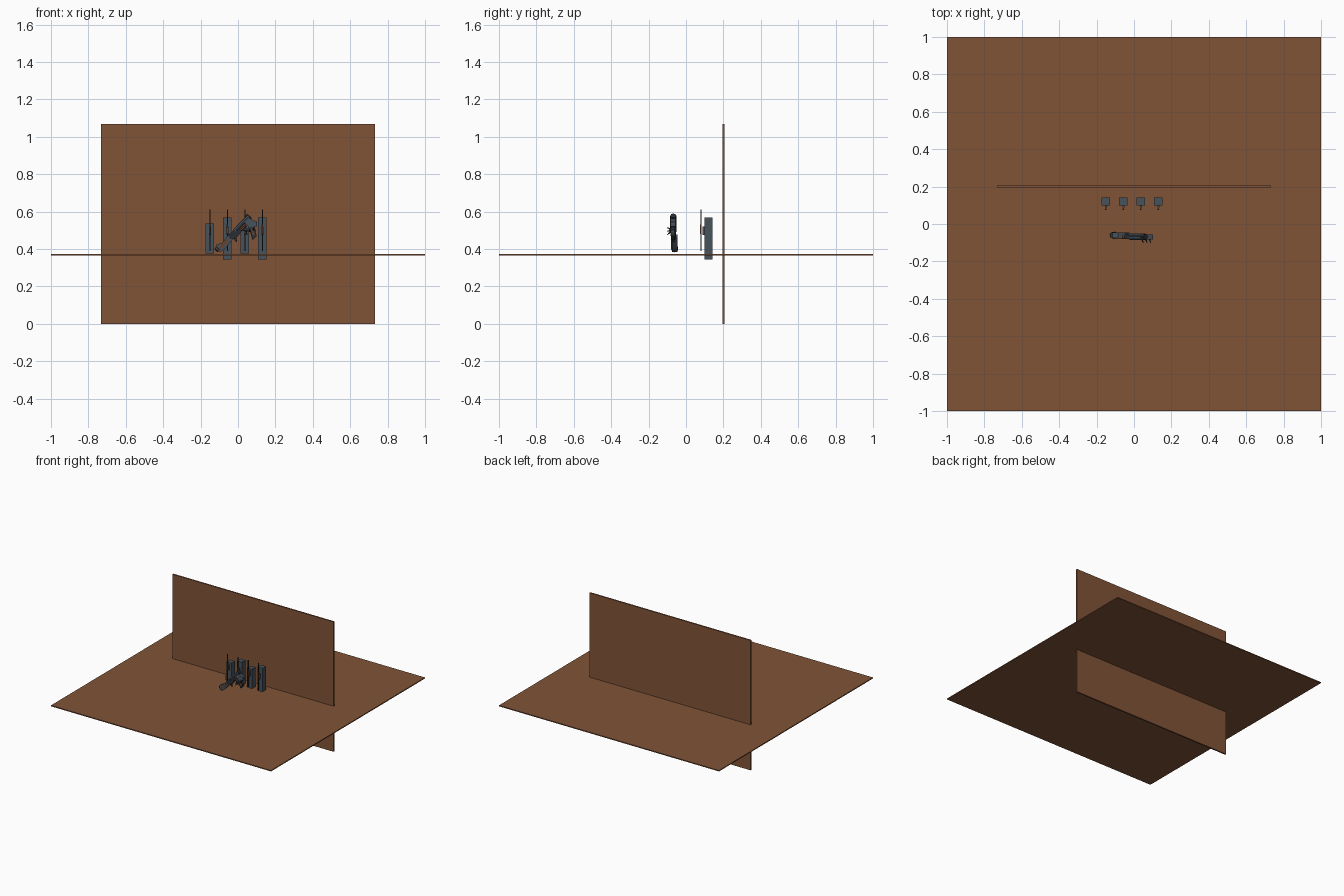
import bpy, bmesh, math
from mathutils import Vector

if "Cube" in bpy.data.objects:
    bpy.data.objects.remove(bpy.data.objects["Cube"])


def material(name, rgb):
    m = bpy.data.materials.new(name)
    m.diffuse_color = (*rgb, 1)
    m.use_nodes = True
    m.node_tree.nodes["Principled BSDF"].inputs["Base Color"].default_value = m.diffuse_color
    return m


BROWN = material("brown_wood", (0.22, 0.088, 0.038))
SLATE = material("slate_grey", (0.065, 0.085, 0.105))
DARK = material("dark_steel", (0.022, 0.027, 0.033))
GRIP = material("dark_grip_wood", (0.14, 0.055, 0.024))


def finish(name, bm, mat):
    bmesh.ops.recalc_face_normals(bm, faces=bm.faces)
    me = bpy.data.meshes.new(name)
    bm.to_mesh(me)
    bm.free()
    me.materials.append(mat)
    ob = bpy.data.objects.new(name, me)
    bpy.context.collection.objects.link(ob)
    return ob


def box(name, lo, hi, mat):
    bm = bmesh.new()
    bmesh.ops.create_cube(bm, size=1)
    for v in bm.verts:
        v.co = [(a + b) / 2 + c * (b - a) for a, b, c in zip(lo, hi, v.co)]
    return finish(name, bm, mat)


def rod(name, a, b, r1, mat, r2=None, sides=8):
    a, b = Vector(a), Vector(b)
    bm = bmesh.new()
    bmesh.ops.create_cone(bm, cap_ends=True, segments=sides, radius1=r1,
                          radius2=r1 if r2 is None else r2, depth=(b - a).length)
    ob = finish(name, bm, mat)
    ob.location = (a + b) / 2
    ob.rotation_mode = 'QUATERNION'
    ob.rotation_quaternion = (b - a).to_track_quat('Z', 'Y')
    return ob


def plate(name, outline, y, depth, mat):
    """Extrude an x-z outline along y."""
    bm = bmesh.new()
    f = bm.faces.new([bm.verts.new((x, y, z)) for x, z in outline])
    new = bmesh.ops.extrude_face_region(bm, geom=[f])['geom']
    bmesh.ops.translate(bm, vec=(0, depth, 0),
                        verts=[v for v in new if isinstance(v, bmesh.types.BMVert)])
    return finish(name, bm, mat)


# Floor and back wall
box("floor", (-1, -1, 0.366), (1, 1, 0.374), BROWN)
box("back_wall", (-0.732, 0.194, 0), (0.732, 0.206, 1.067), BROWN)

# Row of posts in two alternating heights, each with a thin hanging rod
for i in range(4):
    x = -0.15 + 0.0935 * i
    low, top = ((0.375, 0.535), (0.345, 0.567))[i % 2]
    box(f"post_{i}", (x - 0.023, 0.098, low), (x + 0.023, 0.142, top), SLATE)
    box(f"hanging_blade_{i}", (x - 0.003, 0.077, 0.39), (x + 0.003, 0.083, 0.61), DARK)
    box(f"blade_grip_{i}", (x - 0.004, 0.076, 0.48), (x + 0.004, 0.084, 0.53), GRIP)
    box(f"blade_bracket_{i}", (x - 0.006, 0.087, 0.475), (x + 0.006, 0.098, 0.52), SLATE)

# Sawn-off gun: curved stock, receiver, twin barrels and fore-end
plate("stock", [(-0.122, 0.405), (-0.095, 0.383), (-0.068, 0.402), (-0.025, 0.455),
                (-0.048, 0.478), (-0.085, 0.432), (-0.115, 0.424)], -0.076, 0.03, SLATE)
plate("stock_inlay", [(-0.106, 0.405), (-0.092, 0.397), (-0.05, 0.442), (-0.062, 0.454)],
      -0.079, 0.004, GRIP)
rod("stock_cap", (-0.116, -0.06, 0.412), (-0.098, -0.06, 0.394), 0.017, DARK)
plate("receiver", [(-0.045, 0.452), (-0.015, 0.452), (0.02, 0.493), (-0.002, 0.52),
                   (-0.05, 0.476)], -0.08, 0.026, DARK)
for s in (-1, 1):
    rod(f"barrel_{s}", (-0.02, -0.068 + s * 0.007, 0.495),
        (0.057, -0.068 + s * 0.007, 0.573), 0.011, SLATE)
rod("muzzle_ring", (0.045, -0.068, 0.561), (0.062, -0.068, 0.578), 0.016, DARK)
rod("fore_end", (0.008, -0.068, 0.5), (0.04, -0.068, 0.53), 0.011, GRIP)
plate("trigger", [(-0.022, 0.452), (-0.01, 0.436), (-0.004, 0.439), (-0.01, 0.46)],
      -0.07, 0.008, DARK)
box("hammer", (-0.064, -0.074, 0.482), (-0.05, -0.062, 0.515), GRIP)

# Small sidearm beside the gun
plate("sidearm_slide", [(0.03, 0.545), (0.045, 0.572), (0.08, 0.555), (0.102, 0.545),
                        (0.102, 0.52), (0.06, 0.515)], -0.082, 0.026, SLATE)
plate("sidearm_handle", [(0.055, 0.52), (0.083, 0.518), (0.1, 0.47), (0.078, 0.448)],
      -0.08, 0.02, DARK)
rod("sidearm_barrel", (0.025, -0.07, 0.505), (0.095, -0.07, 0.495), 0.008, SLATE)
for i in range(3):
    rod(f"sidearm_spike_{i}", (0.04 + 0.02 * i, -0.075, 0.5),
        (0.05 + 0.02 * i, -0.1, 0.475 + 0.02 * i), 0.006, DARK, 0.002, 6)
plate("sidearm_inlay", [(0.066, 0.51), (0.078, 0.51), (0.09, 0.478), (0.081, 0.47)],
      -0.083, 0.004, GRIP)
